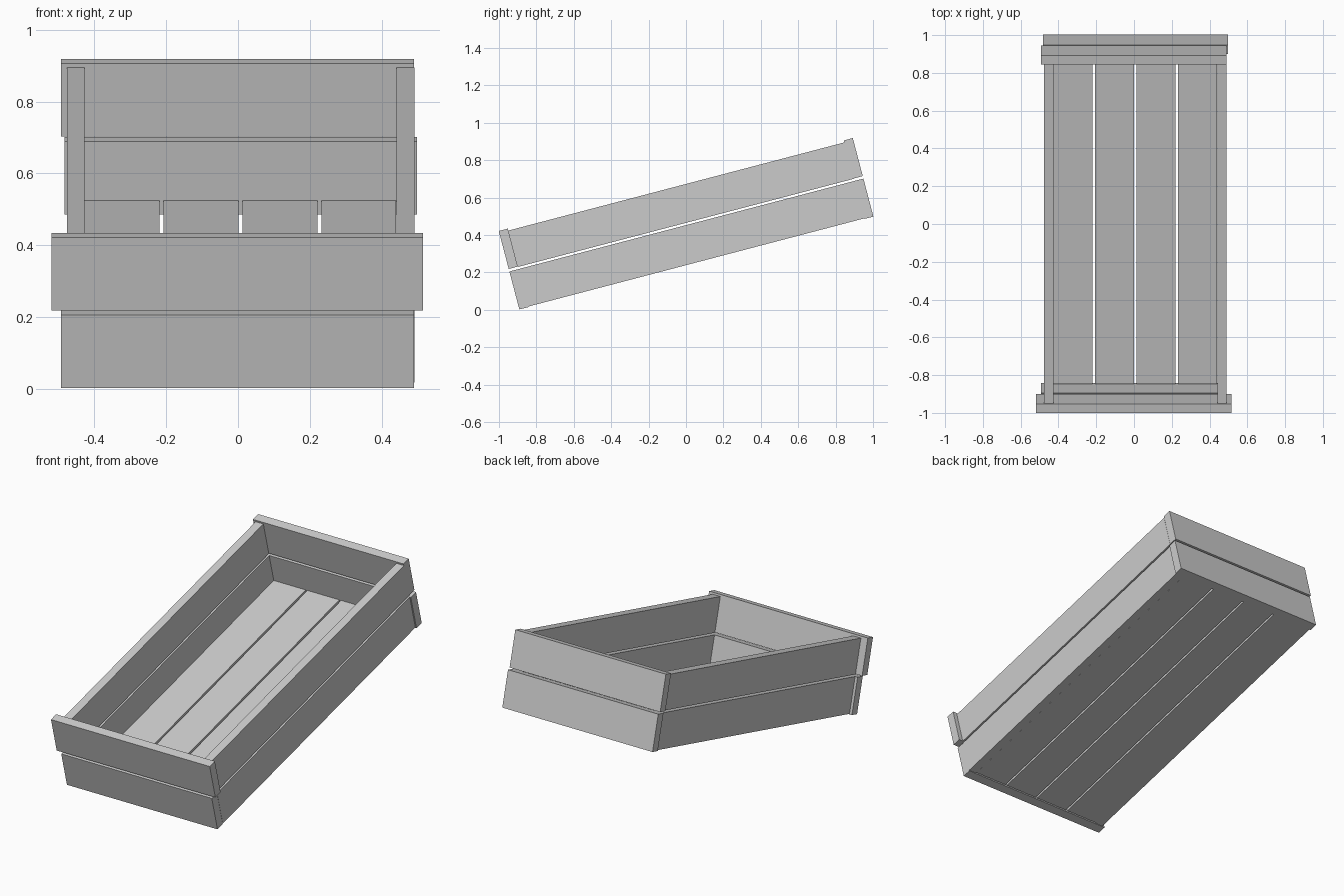
import bpy
import math
from mathutils import Matrix

if "Cube" in bpy.data.objects:
    bpy.data.objects.remove(bpy.data.objects["Cube"])

# The whole crate is tipped up at the back about its lower front edge
TILT = (Matrix.Translation((0, -0.891, 0.002))
        @ Matrix.Rotation(math.radians(14.7), 4, 'X'))
THICK, INNER_BACK, OUTER_BACK = 0.05, 1.907, 1.957


def board(name, x, y, z):
    """Box from (min, max) ranges in the untilted crate frame."""
    bpy.ops.mesh.primitive_cube_add(size=1)
    ob = bpy.context.object
    ob.name = name
    ranges = (x, y, z)
    mid = [(a + b) / 2 for a, b in ranges]
    size = [b - a for a, b in ranges]
    ob.data.transform(Matrix.Translation(mid) @ Matrix.Diagonal((*size, 1)))
    ob.matrix_world = TILT
    return ob


# End boards, two rows each, with slightly uneven widths
front, back = (0, THICK), (INNER_BACK, OUTER_BACK)
low, high = (0, 0.21), (0.224, 0.434)
board("front_board_lower", (-0.493, 0.490), front, low)
board("front_board_upper", (-0.520, 0.516), front, high)
board("back_board_lower", (-0.483, 0.498), back, low)
board("back_board_upper", (-0.493, 0.490), back, high)

# Side boards fitted between the ends, a little below the end tops
for side, x in (("left", (-0.477, -0.427)), ("right", (0.441, 0.491))):
    for row, z in (("lower", (0.003, 0.210)), ("upper", (0.222, 0.423))):
        board(f"{side}_board_{row}", x, (THICK, INNER_BACK), z)

# Floor slats with narrow gaps
for i in range(4):
    x0 = -0.427 + i * 0.2197
    board(f"floor_slat_{i + 1}", (x0, x0 + 0.2085), (THICK + 0.005, INNER_BACK), (0.003, 0.040))
